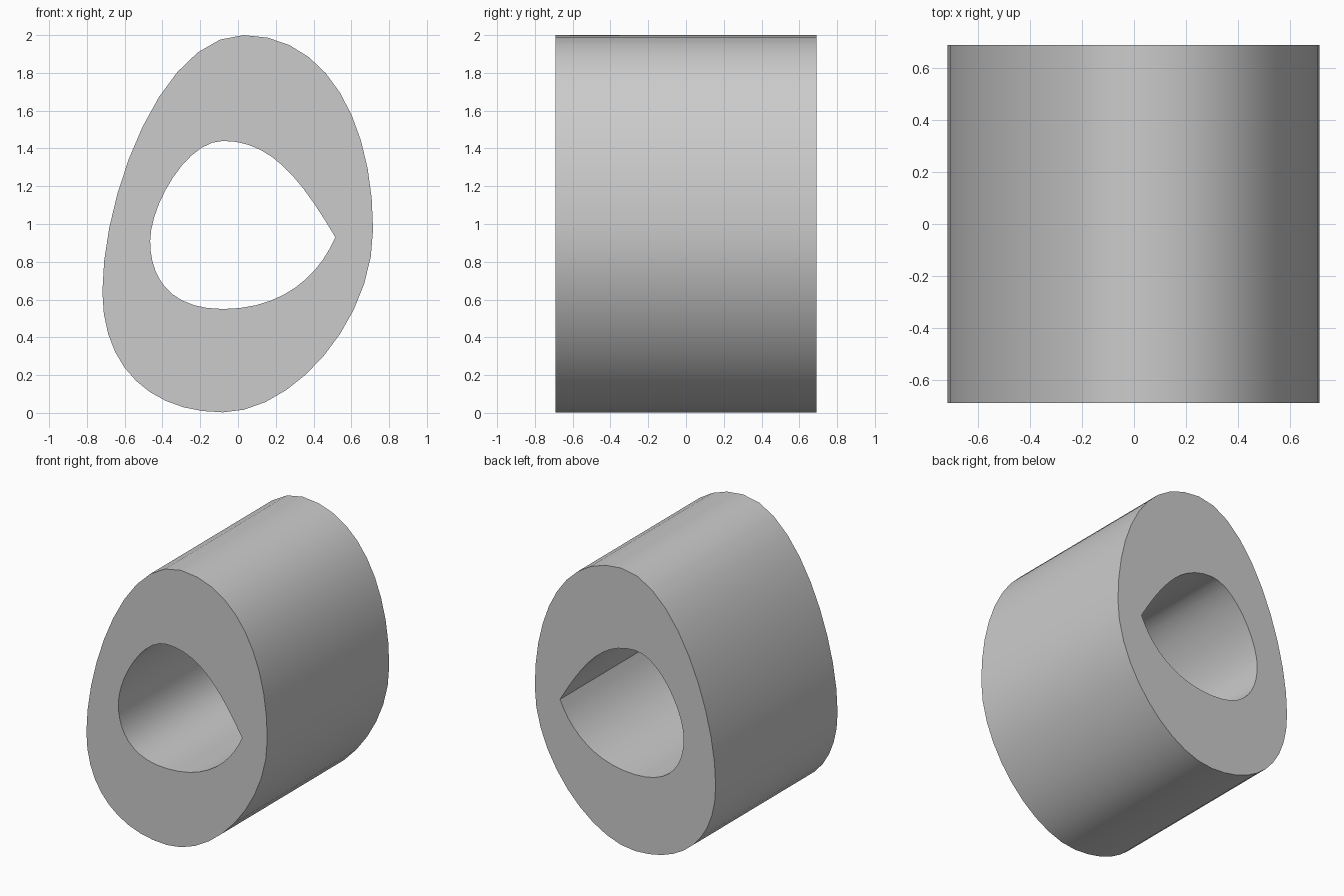
import bpy, bmesh, math

if "Cube" in bpy.data.objects:
    bpy.data.objects.remove(bpy.data.objects["Cube"])

HALF_DEPTH = 0.69

# Anchors: (point, handle in, handle out) offsets, in the front (x, z) plane
outer = [
    ((0.03, 2.0), (-0.43, 0), (0.447, 0)),
    ((0.715, 0.97), (0, 0.56), (0, -0.487)),
    ((-0.08, 0.003), (0.368, 0), (-0.373, 0)),
    ((-0.718, 0.64), (0, -0.407), (0, 0.52)),
]
inner = [
    ((0.515, 0.93), (-0.196, 0.333), (-0.085, -0.2)),
    ((-0.08, 0.55), (0.32, 0), (-0.3, 0)),
    ((-0.465, 0.91), (0, -0.173), (0, 0.187)),
    ((-0.08, 1.44), (-0.193, 0), (0.243, 0)),
]


def add_loop(curve, anchors):
    spline = curve.splines.new('BEZIER')
    spline.bezier_points.add(len(anchors) - 1)
    spline.use_cyclic_u = True
    spline.resolution_u = 10
    for bp, ((x, z), (ix, iz), (ox, oz)) in zip(spline.bezier_points, anchors):
        bp.handle_left_type = bp.handle_right_type = 'FREE'
        bp.co = (x, z, 0)
        bp.handle_left = (x + ix, z + iz, 0)
        bp.handle_right = (x + ox, z + oz, 0)


# Extruded ring profile with a teardrop hole
curve = bpy.data.curves.new("oval_ring", 'CURVE')
curve.dimensions = '2D'
curve.fill_mode = 'BOTH'
curve.extrude = HALF_DEPTH
add_loop(curve, outer)
add_loop(curve, inner)
ring = bpy.data.objects.new("oval_ring", curve)
bpy.context.collection.objects.link(ring)
ring.rotation_euler = (math.pi / 2, 0, 0)
bpy.context.view_layer.objects.active = ring
ring.select_set(True)
bpy.ops.object.convert(target='MESH')
ring = bpy.context.object
bpy.ops.object.transform_apply(location=False, rotation=True, scale=False)

# Weld caps to walls, then smooth the walls only
bm = bmesh.new()
bm.from_mesh(ring.data)
bmesh.ops.remove_doubles(bm, verts=bm.verts, dist=0.0005)
bmesh.ops.recalc_face_normals(bm, faces=bm.faces)
bm.to_mesh(ring.data)
bm.free()
bpy.ops.object.shade_smooth_by_angle(angle=math.radians(30))
